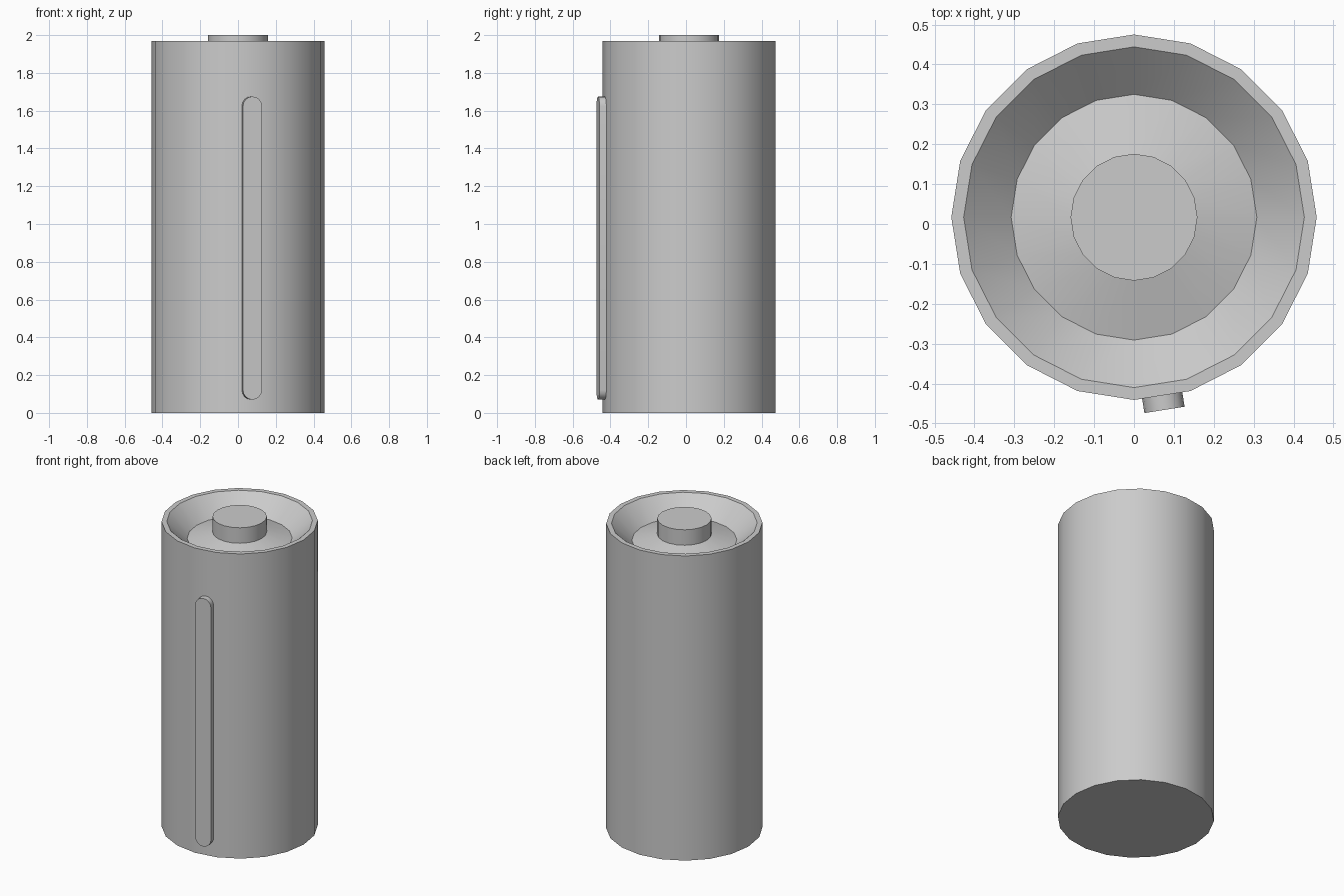
import bpy, bmesh, math
from mathutils import Vector

if "Cube" in bpy.data.objects:
    bpy.data.objects.remove(bpy.data.objects["Cube"])

CY = 0.017      # canister axis offset in y
SIDES = 20


def finish(bm, name):
    bmesh.ops.recalc_face_normals(bm, faces=bm.faces)
    me = bpy.data.meshes.new(name)
    bm.to_mesh(me)
    bm.free()
    ob = bpy.data.objects.new(name, me)
    bpy.context.collection.objects.link(ob)
    bpy.ops.object.select_all(action='DESELECT')
    ob.select_set(True)
    bpy.context.view_layer.objects.active = ob
    bpy.ops.object.shade_smooth_by_angle(angle=math.radians(30))
    return ob


def lathe(name, profile):
    """Revolve (radius, z) points about the canister axis, capping both ends."""
    bm = bmesh.new()
    rings = []
    for r, z in profile:
        rings.append([bm.verts.new((r * math.cos(a), CY + r * math.sin(a), z))
                      for a in (2 * math.pi * i / SIDES for i in range(SIDES))])
    for lo, hi in zip(rings, rings[1:]):
        for i in range(SIDES):
            j = (i + 1) % SIDES
            bm.faces.new((lo[i], lo[j], hi[j], hi[i]))
    bm.faces.new(rings[0])
    bm.faces.new(rings[-1])
    return finish(bm, name)


# Canister body with rim, sloping well, domed floor and raised button
lathe("canister_body", [(0.458, 0.0), (0.458, 1.97), (0.427, 1.97),
                        (0.308, 1.86), (0.159, 1.90), (0.159, 2.0)])

# Rounded strip lying on one flat facet of the front
half_w, z0, z1, segs = 0.051, 0.07, 1.675, 8
ang = math.radians(-81)
normal = Vector((math.cos(ang), math.sin(ang), 0))
side = Vector((-normal.y, normal.x, 0))
outline = []
for zc, start in ((z1 - half_w, 0), (z0 + half_w, math.pi)):
    for i in range(segs + 1):
        a = start + math.pi * i / segs
        outline.append((half_w * math.cos(a), zc + half_w * math.sin(a)))
bm = bmesh.new()
axis = Vector((0, CY, 0))
face = bm.faces.new([bm.verts.new(axis + normal * 0.451 + side * u + Vector((0, 0, z)))
                     for u, z in outline])
ext = bmesh.ops.extrude_face_region(bm, geom=[face], use_keep_orig=True)
bmesh.ops.translate(bm, vec=normal * 0.038,
                    verts=[v for v in ext["geom"] if isinstance(v, bmesh.types.BMVert)])
finish(bm, "front_strip")
